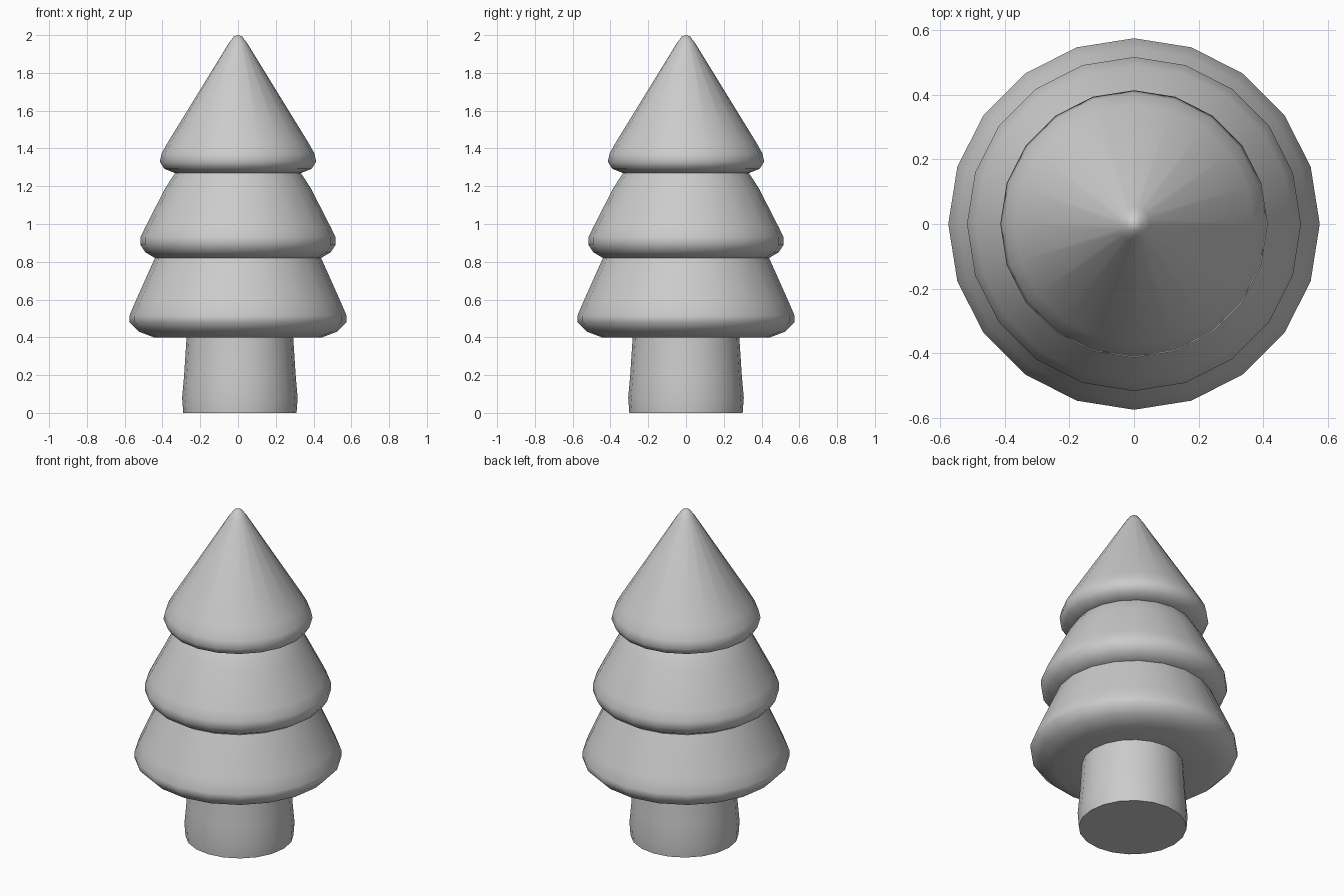
import bpy, bmesh, math

if "Cube" in bpy.data.objects:
    bpy.data.objects.remove(bpy.data.objects["Cube"])

SIDES = 20


def lathe(name, profile, cx=0.0):
    """Revolve (radius, z) points around a vertical axis; radius 0 makes a pole."""
    bm = bmesh.new()
    rings = []
    for r, z in profile:
        if r == 0:
            rings.append([bm.verts.new((cx, 0, z))] * SIDES)
        else:
            rings.append([bm.verts.new((cx + r * math.cos(2 * math.pi * i / SIDES),
                                        r * math.sin(2 * math.pi * i / SIDES), z))
                          for i in range(SIDES)])
    for low, high in zip(rings, rings[1:]):
        for i in range(SIDES):
            j = (i + 1) % SIDES
            corners = dict.fromkeys((low[i], low[j], high[j], high[i]))
            bm.faces.new(list(corners))
    # Close open ends
    if profile[0][0] > 0:
        bm.faces.new(rings[0][::-1])
    if profile[-1][0] > 0:
        bm.faces.new(rings[-1])
    bmesh.ops.recalc_face_normals(bm, faces=bm.faces)
    mesh = bpy.data.meshes.new(name)
    bm.to_mesh(mesh)
    bm.free()
    obj = bpy.data.objects.new(name, mesh)
    bpy.context.collection.objects.link(obj)
    bpy.ops.object.select_all(action='DESELECT')
    obj.select_set(True)
    bpy.context.view_layer.objects.active = obj
    bpy.ops.object.shade_smooth_by_angle(angle=math.radians(55))
    return obj


# Trunk, slightly off centre, flared at the foot
lathe("trunk", [(0.30, 0), (0.306, 0.08), (0.296, 0.19), (0.281, 0.42)], cx=0.01)

# Bottom branch tier with rounded rim
lathe("lower_branches", [(0.25, 0.40), (0.445, 0.40), (0.525, 0.43), (0.575, 0.48),
                         (0.575, 0.515), (0.545, 0.585), (0.44, 0.82), (0.43, 0.84)])

# Middle branch tier
lathe("middle_branches", [(0.25, 0.82), (0.44, 0.82), (0.49, 0.85), (0.517, 0.89),
                          (0.517, 0.93), (0.49, 0.985), (0.385, 1.19),
                          (0.333, 1.27), (0.32, 1.285)])

# Top cone with rounded tip
lathe("top_branches", [(0.20, 1.27), (0.335, 1.27), (0.39, 1.292), (0.414, 1.33),
                       (0.404, 1.375), (0.37, 1.435), (0.05, 1.955),
                       (0.022, 1.993), (0, 2.0)])
